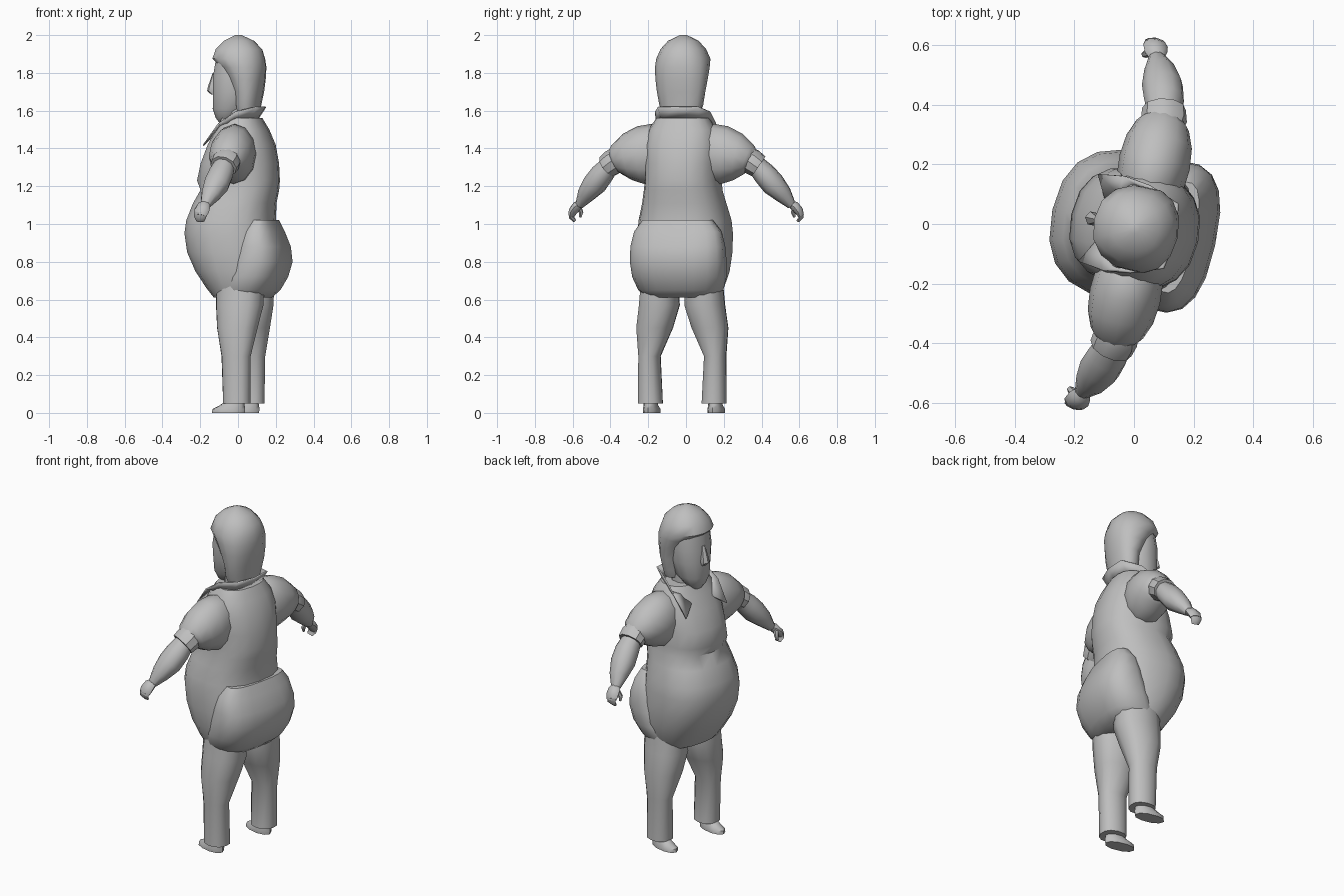
import bpy, bmesh, math
from mathutils import Vector, Matrix

# The figure faces local -x, then the whole figure is turned slightly.
PLACE = Matrix.Translation((0, -0.013, 0)) @ Matrix.Rotation(math.radians(-12.5), 4, 'Z')
grey = bpy.data.materials.new("plain_grey")
grey.diffuse_color = (0.52, 0.52, 0.52, 1)


def finish(name, bm, angle=50, closed=True):
    if closed:
        bmesh.ops.recalc_face_normals(bm, faces=bm.faces[:])
    me = bpy.data.meshes.new(name)
    bm.to_mesh(me)
    bm.free()
    me.materials.append(grey)
    me.shade_smooth()
    me.set_sharp_from_angle(angle=math.radians(angle))
    ob = bpy.data.objects.new(name, me)
    ob.matrix_world = PLACE
    bpy.context.collection.objects.link(ob)
    return ob


def skin(name, rings, angle=50):
    """Join rings of points into a capped skin."""
    bm = bmesh.new()
    vs = [[bm.verts.new(p) for p in r] for r in rings]
    n = len(vs[0])
    for a, b in zip(vs, vs[1:]):
        for i in range(n):
            j = (i + 1) % n
            bm.faces.new((a[i], a[j], b[j], b[i]))
    bm.faces.new(vs[0][::-1])
    bm.faces.new(vs[-1])
    return finish(name, bm, angle)


def power(c, e):
    return math.copysign(abs(c) ** (2 / e), c)


def stack(name, rows, n=14, e=2.2, angle=50):
    """Horizontal sections: (z, front x, back x, centre y, half width)."""
    rings = []
    for z, f, b, cy, w in rows:
        ring = []
        for i in range(n):
            t = 2 * math.pi * i / n
            ring.append(((f + b) / 2 + (b - f) / 2 * power(math.cos(t), e),
                         cy + w * power(math.sin(t), e), z))
        rings.append(ring)
    return skin(name, rings, angle)


def limb(name, rows, side, n=10, angle=50):
    """Sections along a path: (x, y, z, depth radius, height radius)."""
    pts = [Vector(r[:3]) for r in rows]
    rings = []
    for k, r in enumerate(rows):
        d = (pts[min(k + 1, len(pts) - 1)] - pts[max(k - 1, 0)]).normalized()
        up = d.cross(Vector((1, 0, 0))).normalized()
        fwd = up.cross(d)
        ring = []
        for i in range(n):
            t = 2 * math.pi * i / n
            p = pts[k] + fwd * (r[3] * math.cos(t)) + up * (r[4] * math.sin(t))
            ring.append((p.x, p.y * side, p.z))
        rings.append(ring)
    return skin(name, rings, angle)


# Shirt with chest and round belly
stack("shirt_body", [
    (0.61, -0.12, 0.15, 0, 0.19), (0.66, -0.16, 0.18, 0, 0.215),
    (0.75, -0.22, 0.20, 0, 0.24), (0.85, -0.265, 0.21, 0, 0.25),
    (0.95, -0.28, 0.20, 0, 0.25), (1.02, -0.27, 0.195, 0, 0.243),
    (1.11, -0.235, 0.20, 0, 0.22), (1.18, -0.195, 0.215, 0, 0.205),
    (1.23, -0.215, 0.22, 0, 0.20), (1.32, -0.195, 0.215, 0, 0.20),
    (1.42, -0.155, 0.195, 0, 0.20), (1.50, -0.11, 0.16, 0, 0.18),
    (1.56, -0.08, 0.125, 0, 0.14)], n=18, e=2.4)

# Trouser seat, overlapping the back of the shirt
stack("trouser_seat", [
    (0.61, -0.08, 0.17, 0, 0.19), (0.65, -0.08, 0.215, 0, 0.225),
    (0.72, -0.05, 0.255, 0, 0.25), (0.80, -0.02, 0.278, 0, 0.257),
    (0.88, 0.01, 0.268, 0, 0.253), (0.96, 0.04, 0.235, 0, 0.235),
    (1.02, 0.08, 0.205, 0, 0.19)], n=18, e=2.6)

# Neck
stack("neck", [(1.48, -0.06, 0.09, 0, 0.08), (1.64, -0.06, 0.09, 0, 0.08)], n=10)

# Hair, cut back around the face
stack("hair", [
    (1.58, 0.0, 0.115, 0, 0.10), (1.63, -0.01, 0.12, 0, 0.118),
    (1.70, -0.015, 0.135, 0, 0.13), (1.77, -0.05, 0.145, 0, 0.14),
    (1.83, -0.09, 0.15, 0, 0.145), (1.875, -0.137, 0.145, 0, 0.142),
    (1.925, -0.12, 0.13, 0, 0.12), (1.97, -0.075, 0.085, 0, 0.08),
    (2.0, -0.015, 0.02, 0, 0.018)], n=14)

# Face and nose
stack("face", [
    (1.53, -0.095, -0.06, 0, 0.03), (1.56, -0.12, 0.0, 0, 0.06),
    (1.61, -0.137, 0.05, 0, 0.09), (1.70, -0.135, 0.08, 0, 0.108),
    (1.78, -0.135, 0.08, 0, 0.115), (1.88, -0.118, 0.08, 0, 0.11)], n=12)
stack("nose", [
    (1.685, -0.145, -0.11, 0, 0.018), (1.705, -0.168, -0.11, 0, 0.025),
    (1.73, -0.162, -0.11, 0, 0.022), (1.80, -0.138, -0.11, 0, 0.012)], n=6)

# Open collar: lower edge and flared upper edge, mirrored about the back
low = [(0.105, 0, 1.56), (0.085, 0.10, 1.555), (0.0, 0.135, 1.54),
       (-0.07, 0.10, 1.52), (-0.115, 0.075, 1.47)]
high = [(0.145, 0, 1.62), (0.125, 0.11, 1.62), (0.02, 0.148, 1.595),
        (-0.07, 0.162, 1.53), (-0.155, 0.15, 1.415)]


def edge(points):
    return [(x, -y, z) for x, y, z in points[:0:-1]] + points


bm = bmesh.new()
a = [bm.verts.new(p) for p in edge(low)]
b = [bm.verts.new(p) for p in edge(high)]
for i in range(len(a) - 1):
    bm.faces.new((a[i], a[i + 1], b[i + 1], b[i]))
collar = finish("collar", bm, 40)
solid = collar.modifiers.new("thickness", 'SOLIDIFY')
solid.thickness = 0.008
solid.offset = 0

for side, tag in ((1, "left"), (-1, "right")):
    # Puffed sleeve and its cuff
    limb(tag + "_sleeve", [
        (0.02, 0.10, 1.37, 0.09, 0.13), (0.02, 0.165, 1.37, 0.115, 0.16),
        (0.02, 0.23, 1.365, 0.12, 0.153), (0.02, 0.30, 1.355, 0.112, 0.125),
        (0.02, 0.355, 1.34, 0.09, 0.085), (0.02, 0.38, 1.325, 0.06, 0.055)], side, 12)
    limb(tag + "_cuff", [
        (0.022, 0.355, 1.342, 0.07, 0.068), (0.02, 0.375, 1.33, 0.077, 0.07),
        (0.012, 0.41, 1.305, 0.074, 0.064)], side, 10, 35)
    # Forearm
    limb(tag + "_forearm", [
        (0.015, 0.39, 1.32, 0.055, 0.05), (0.005, 0.44, 1.265, 0.068, 0.062),
        (-0.01, 0.485, 1.21, 0.07, 0.064), (-0.03, 0.535, 1.155, 0.053, 0.048),
        (-0.05, 0.575, 1.10, 0.027, 0.024)], side)
    # Hand with curled fingers and thumb
    limb(tag + "_palm", [
        (-0.045, 0.567, 1.11, 0.022, 0.018), (-0.055, 0.59, 1.095, 0.038, 0.026),
        (-0.062, 0.612, 1.07, 0.042, 0.024), (-0.066, 0.622, 1.045, 0.034, 0.017)], side, 8)
    limb(tag + "_fingers", [
        (-0.064, 0.62, 1.06, 0.036, 0.017), (-0.068, 0.622, 1.035, 0.032, 0.013),
        (-0.07, 0.605, 1.015, 0.022, 0.008)], side, 8)
    limb(tag + "_thumb", [
        (-0.075, 0.585, 1.09, 0.015, 0.015), (-0.09, 0.575, 1.06, 0.013, 0.012),
        (-0.092, 0.58, 1.035, 0.006, 0.006)], side, 6)
    # Trouser leg and shoe
    stack(tag + "_trouser_leg", [
        (0.05, -0.042, 0.105, side * 0.173, 0.067), (0.30, -0.05, 0.108, side * 0.178, 0.058),
        (0.45, -0.08, 0.14, side * 0.15, 0.098), (0.57, -0.092, 0.165, side * 0.123, 0.108),
        (0.68, -0.09, 0.17, side * 0.12, 0.10)], 12, 2.3)
    stack(tag + "_shoe", [
        (0.0, -0.102, 0.075, side * 0.175, 0.042), (0.02, -0.10, 0.078, side * 0.175, 0.043),
        (0.04, -0.06, 0.075, side * 0.175, 0.036), (0.07, -0.02, 0.07, side * 0.175, 0.033)], 10)
